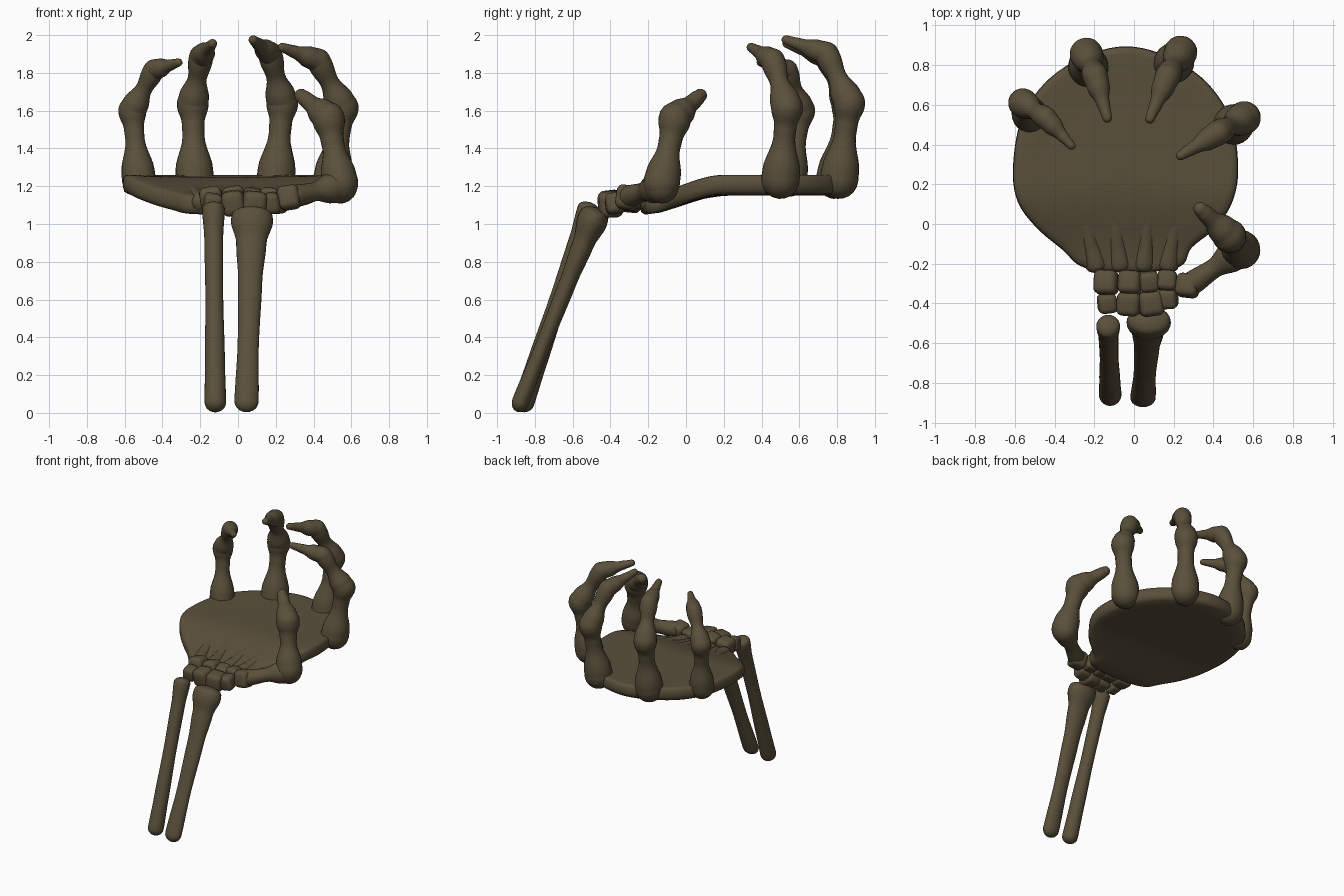
import bpy, bmesh, math, random
from mathutils import Vector, Matrix, Euler

if "Cube" in bpy.data.objects:
    bpy.data.objects.remove(bpy.data.objects["Cube"])

random.seed(4)
bone_mat = bpy.data.materials.new("dark brown bone")
bone_mat.diffuse_color = (0.102, 0.079, 0.043, 1)
bone_mat.use_nodes = True
bone_mat.node_tree.nodes["Principled BSDF"].inputs["Base Color"].default_value = bone_mat.diffuse_color


def finish(name, bm):
    bmesh.ops.recalc_face_normals(bm, faces=bm.faces)
    for f in bm.faces:
        f.smooth = True
    me = bpy.data.meshes.new(name)
    bm.to_mesh(me)
    bm.free()
    me.materials.append(bone_mat)
    ob = bpy.data.objects.new(name, me)
    bpy.context.collection.objects.link(ob)
    return ob


def skin(bm, rings):
    """Bridge closed rings and cap both ends."""
    n = len(rings[0])
    for a, b in zip(rings, rings[1:]):
        for i in range(n):
            j = (i + 1) % n
            bm.faces.new((a[i], a[j], b[j], b[i]))
    bm.faces.new(rings[0])
    bm.faces.new(rings[-1])


def bone(name, a, b, profile, flat=1.0, cap=(1.0, 1.0), n=24):
    """Turned bone from a to b; profile = (t, radius); rounded ends."""
    a, b = Vector(a), Vector(b)
    length = (b - a).length
    d = (b - a).normalized()
    v = d.cross(Vector((1, 0, 0))).normalized()
    u = v.cross(d)
    r0, r1 = profile[0][1], profile[-1][1]
    sections = []
    for k in range(6):
        w = math.radians(85 - 17 * k)
        sections.append((-r0 * math.sin(w) * cap[0], r0 * math.cos(w)))
    for (t0, q0), (t1, q1) in zip(profile, profile[1:]):
        for k in range(1, 6):
            f = k / 5
            s = f * f * (3 - 2 * f)
            sections.append(((t0 + (t1 - t0) * f) * length, q0 + (q1 - q0) * s))
    for k in range(1, 6):
        w = math.radians(17 * k)
        sections.append((length + r1 * math.sin(w) * cap[1], r1 * math.cos(w)))
    bm = bmesh.new()
    rings = []
    for h, r in sections:
        c = a + d * h
        rings.append([bm.verts.new(c + u * r * math.cos(2 * math.pi * i / n)
                                   + v * r * flat * math.sin(2 * math.pi * i / n))
                      for i in range(n)])
    skin(bm, rings)
    return finish(name, bm)


# Forearm: two long bones leaning back as the stand
bone("forearm_thin_bone", (-0.12, -0.86, 0.055), (-0.13, -0.515, 1.08),
     [(0, .057), (.2, .053), (.55, .047), (.85, .05), (1, .06)], cap=(.9, .6))
bone("forearm_thick_bone", (0.045, -0.875, 0.06), (0.075, -0.485, 1.045),
     [(0, .064), (.3, .056), (.65, .064), (.85, .08), (.97, .112), (1, .108)],
     flat=.72, cap=(.9, .4))

# Palm seat: outline swept over a rounded edge, drooping to the wrist
outline = [(-.04, .895), (-.26, .84), (-.45, .71), (-.57, .52), (-.61, .28), (-.585, .11),
           (-.49, -.02), (-.36, -.13), (-.25, -.22), (0, -.245), (.23, -.215),
           (.29, -.12), (.41, -.02), (.495, .11), (.525, .28), (.49, .52), (.37, .71), (.18, .84)]


def smooth_loop(pts, steps):
    out = []
    m = len(pts)
    for i in range(m):
        p = [Vector(pts[(i + k - 1) % m]) for k in range(4)]
        for s in range(steps):
            t = s / steps
            out.append(0.5 * (2 * p[1] + (p[2] - p[0]) * t
                              + (2 * p[0] - 5 * p[1] + 4 * p[2] - p[3]) * t * t
                              + (3 * p[1] - p[0] - 3 * p[2] + p[3]) * t ** 3))
    return out


def droop(y):
    t = min(max((0.2 - y) / 0.45, 0), 1)
    return -0.11 * t * t * (3 - 2 * t)


edge = smooth_loop(outline, 5)
centre = Vector((-.045, .3))
top = [(.02, 1.25), (.2, 1.25), (.4, 1.25), (.6, 1.252), (.8, 1.255), (.93, 1.26), (.975, 1.258), (.995, 1.245)]
bottom = [(1, 1.2), (.985, 1.172), (.95, 1.158), (.8, 1.153), (.6, 1.15), (.4, 1.15), (.2, 1.15), (.02, 1.15)]
bm = bmesh.new()
rings = []
for s, z in top + bottom:
    ring = []
    for p in edge:
        q = centre + (p - centre) * s
        ring.append(bm.verts.new((q.x, q.y, z + droop(q.y))))
    rings.append(ring)
skin(bm, rings)
finish("palm_seat", bm)

# Hand bones showing through the palm near the wrist
for i, (wx, fx) in enumerate([(-.19, -.45), (-.07, -.2), (.05, .14), (.17, .36)]):
    x1 = wx + (fx - wx) * .4
    bone(f"palm_bone_{i + 1}", (wx, -.205, 1.115), (x1, .2, 1.205),
         [(0, .056), (.25, .047), (1, .042)], cap=(.7, 1))

# Wrist: two rows of rounded pebbly bones
wrist = [(-.14, -.295, 1.13, .12), (-.02, -.295, 1.135, .115), (.075, -.29, 1.135, .1),
         (.165, -.285, 1.135, .1), (.27, -.31, 1.14, .115), (-.135, -.4, 1.11, .095),
         (-.025, -.4, 1.11, .12), (.085, -.4, 1.105, .125), (.17, -.375, 1.11, .1)]
for i, (x, y, z, s) in enumerate(wrist):
    bm = bmesh.new()
    bmesh.ops.create_cube(bm, size=1)
    bmesh.ops.bevel(bm, geom=bm.edges[:], offset=.27, segments=4, profile=.5, affect='EDGES')
    rot = Euler([random.uniform(-.2, .2) for _ in range(3)]).to_matrix().to_4x4()
    bm.transform(Matrix.Translation((x, y, z)) @ rot @ Matrix.Diagonal((s, s * 1.02, s * 1.1, 1)))
    finish(f"wrist_bone_{i + 1}", bm)

# Fingers: base, knuckle, upper joint, tip
fingers = {
    "little": ((-.525, .55, 1.235), (-.56, .61, 1.6), (-.445, .535, 1.815), (-.315, .395, 1.855), .88),
    "ring": ((-.23, .79, 1.235), (-.24, .855, 1.635), (-.195, .745, 1.885), (-.135, .535, 1.955), 1),
    "middle": ((.2, .81, 1.235), (.235, .865, 1.64), (.17, .745, 1.9), (.08, .53, 1.975), 1),
    "index": ((.5, .5, 1.235), (.555, .535, 1.615), (.425, .46, 1.865), (.235, .345, 1.935), 1),
}
for name, (a, b, c, d, k) in fingers.items():
    bone(name + "_finger_lower", a, b,
         [(0, .102 * k), (.12, .1 * k), (.58, .058 * k), (.75, .06 * k), (.97, .083 * k), (1, .083 * k)])
    bone(name + "_finger_middle", b, c,
         [(0, .084 * k), (.15, .08 * k), (.55, .05 * k), (.9, .064 * k), (1, .064 * k)])
    bone(name + "_finger_tip", c, d,
         [(0, .064 * k), (.25, .058 * k), (.65, .034 * k), (.9, .027 * k), (1, .024 * k)])

# Thumb
bone("thumb_root", (.29, -.3, 1.145), (.54, -.13, 1.2),
     [(0, .06), (.45, .05), (.8, .08), (1, .092)])
bone("thumb_lower", (.54, -.13, 1.215), (.48, -.06, 1.55),
     [(0, .097), (.15, .093), (.55, .06), (.72, .062), (.97, .085), (1, .085)])
bone("thumb_tip", (.48, -.06, 1.56), (.335, .075, 1.68),
     [(0, .085), (.25, .075), (.65, .045), (.85, .042), (1, .036)])
